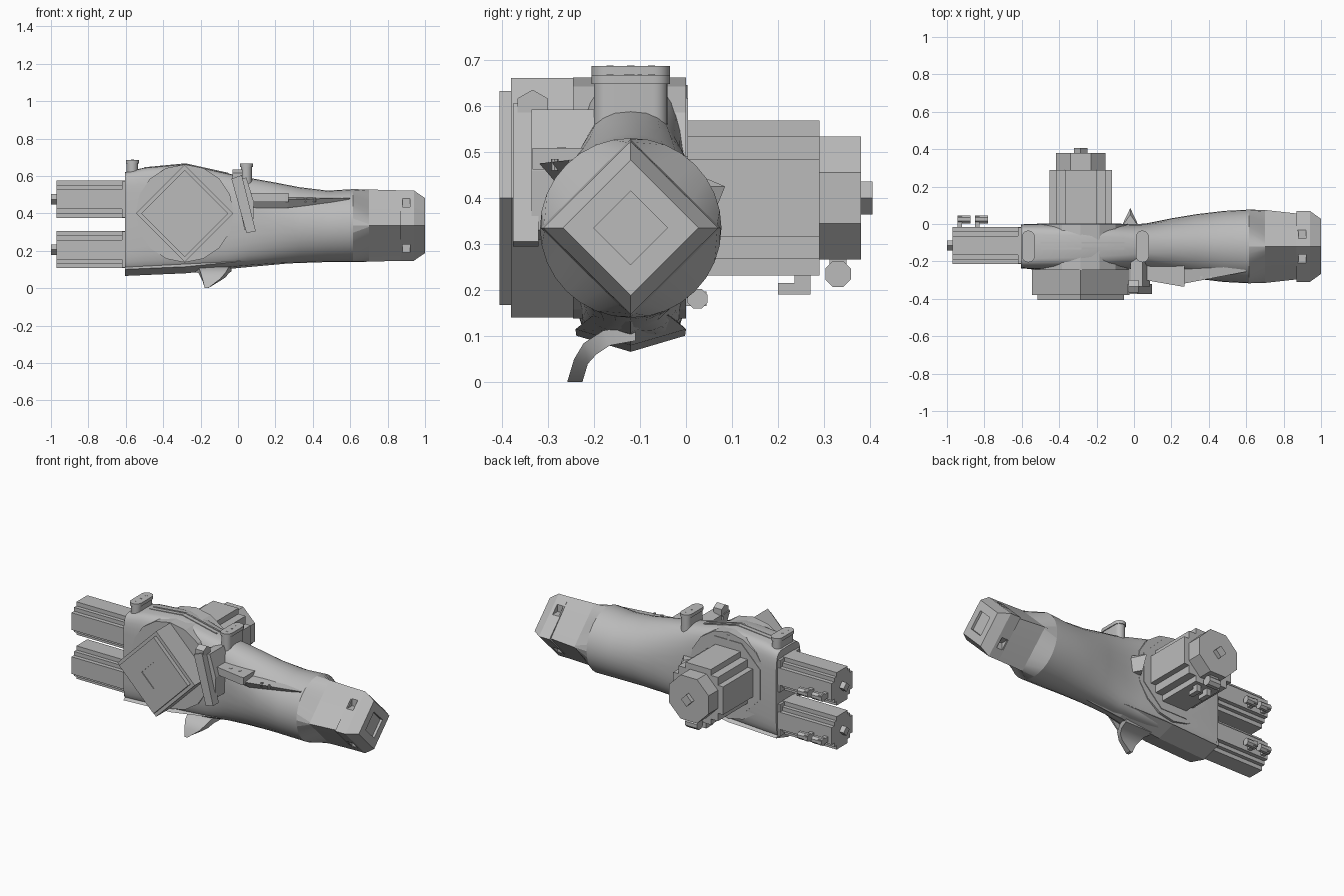
import bpy, bmesh, math
from mathutils import Vector

old = bpy.data.objects.get("Cube")
if old:
    bpy.data.objects.remove(old, do_unlink=True)

grey = bpy.data.materials.new("plain grey")
grey.use_nodes = True
grey.diffuse_color = (0.5, 0.5, 0.5, 1)
grey.node_tree.nodes["Principled BSDF"].inputs["Base Color"].default_value = (0.5, 0.5, 0.5, 1)


def loft(name, rings, smooth=25):
    """Skin a list of equal rings and cap both ends."""
    bm = bmesh.new()
    loops = [[bm.verts.new(p) for p in ring] for ring in rings]
    n = len(loops[0])
    for a, b in zip(loops, loops[1:]):
        for i in range(n):
            j = (i + 1) % n
            bm.faces.new((a[i], a[j], b[j], b[i]))
    bm.faces.new(loops[0])
    bm.faces.new(loops[-1])
    bmesh.ops.recalc_face_normals(bm, faces=bm.faces)
    mesh = bpy.data.meshes.new(name)
    bm.to_mesh(mesh)
    bm.free()
    mesh.materials.append(grey)
    ob = bpy.data.objects.new(name, mesh)
    bpy.context.collection.objects.link(ob)
    if smooth:
        bpy.ops.object.select_all(action='DESELECT')
        ob.select_set(True)
        bpy.context.view_layer.objects.active = ob
        bpy.ops.object.shade_smooth_by_angle(angle=math.radians(smooth))
    return ob


def place(axis, u, v, w):
    return Vector({'x': (w, u, v), 'y': (u, w, v), 'z': (u, v, w)}[axis])


def prism(name, pts, axis, lo, hi, smooth=0):
    return loft(name, [[place(axis, u, v, w) for u, v in pts] for w in (lo, hi)], smooth)


def box(name, x0, x1, y0, y1, z0, z1):
    return prism(name, [(x0, y0), (x1, y0), (x1, y1), (x0, y1)], 'z', z0, z1)


def polygon(cu, cv, r, n, turn=0.0):
    return [(cu + r * math.cos(turn + math.tau * i / n),
             cv + r * math.sin(turn + math.tau * i / n)) for i in range(n)]


def stepped(cu, cv, h, depth, width):
    """Square motor outline whose corners step in, leaving a raised band per side."""
    k, m = h - depth, h - width
    pts = []
    for i in range(4):
        for u, v in ((h, -m), (h, m), (k, m), (k, k), (m, k)):
            for _ in range(i):
                u, v = -v, u
            pts.append((cu + u, cv + v))
    return pts


def section(x, hw, z0, z1, power, n=32, yc=-0.12):
    """Superellipse ring: power 1 is a diamond, 2 a circle, more is boxy."""
    def bend(t):
        return math.copysign(abs(t) ** (2 / power), t)
    ring = []
    for i in range(n):
        a = math.tau * i / n
        ring.append(Vector((x, yc + hw * bend(math.cos(a)),
                            (z0 + z1) / 2 + (z1 - z0) / 2 * bend(math.sin(a)))))
    return ring


# Main arm housing
loft("arm_housing", [section(*s) for s in (
    (-0.605, .118, .09, .62, 6), (-0.5, .122, .09, .645, 5), (-0.28, .122, .098, .665, 4.5),
    (-0.06, .118, .11, .615, 3.5), (0.06, .122, .12, .59, 2.6), (0.2, .15, .13, .565, 2.2),
    (0.33, .172, .135, .54, 2), (0.48, .19, .14, .522, 2), (0.615, .197, .14, .53, 2))], 30)

# Shallow keel under the housing
loft("keel", [[Vector((x, -.12 - w, z + .035)), Vector((x, -.12, z)), Vector((x, -.12 + w, z + .035)),
               Vector((x, -.12, z + .12))]
              for x, z, w in ((-.605, .066, .118), (-.28, .08, .12), (0, .108, .085), (.25, .131, .03))], 0)

# Wrist: round end turning into a diamond
Z = 0.335


def ring(x, hw, hz, power=1):
    return section(x, hw, Z - hz, Z + hz, power)


loft("wrist", [ring(.615, .197, .195, 2), ring(.7, .195, .193), ring(.88, .175, .188)], 20)
cap = loft("wrist_cap", [ring(.87, .19, .188), ring(.94, .19, .188), ring(1.0, .147, .147),
                         ring(1.0, .08, .08), ring(.985, .08, .08)], 20)

# Blind pocket in each slanted face of the cap
for i in range(4):
    sy, sz = (-1, 1)[i % 2], (-1, 1)[i // 2]
    ys = sorted((-.12 + sy * .04, -.12 + sy * .15))
    zs = sorted((Z + sz * .10, Z + sz * .145))
    cutter = box("pocket_cutter", .875, .92, *ys, *zs)
    cutter.hide_render = True
    cutter.hide_viewport = True
    cut = cap.modifiers.new("pocket", 'BOOLEAN')
    cut.operation = 'DIFFERENCE'
    cut.object = cutter

# Front diamond gearbox with a stepped cover, on a round flange through the housing
GX, GZ = -0.285, 0.40


def diamond(r, y):
    return [Vector((u, y, v)) for u, v in polygon(GX, GZ, r, 4)]


prism("gearbox_flange", polygon(GX, GZ, .262, 16), 'y', -.245, 0)
loft("gearbox", [diamond(.26, -.2), diamond(.26, -.38)], 0)
loft("gearbox_cover", [diamond(.232, -.37), diamond(.232, -.405),
                       diamond(.08, -.405), diamond(.08, -.4)], 0)

# Two drive motors on the rear end
for level, zc in (("upper", .475), ("lower", .207)):
    prism(level + "_motor", stepped(-.115, zc, .1, .025, .048), 'x', -.97, -.6)
    prism(level + "_motor_shaft", polygon(-.115, zc, .028, 4), 'x', -1.0, -.96)
    prism(level + "_motor_rim", polygon(-.115, zc, .137, 4, math.pi / 4), 'x', -.62, -.6)
    for i, x in enumerate((-.945, -.85)):
        box(f"{level}_plug_stem_{i}", x, x + .025, -.03, .045, zc - .042, zc - .01)
        prism(f"{level}_plug_head_{i}", polygon(.025, zc - .026, .023, 8, math.pi / 8), 'x', x, x + .07)

# Large motor on the back, over a plate with cut corners
prism("motor_mount", polygon(GX, GZ, .235, 8, math.pi / 8), 'y', -.03, .004)
prism("back_motor", stepped(GX, GZ, .168, .035, .083), 'y', -.01, .29)
prism("back_motor_cap", polygon(GX, GZ, .144, 8, math.pi / 8), 'y', .28, .38)
prism("back_motor_shaft", polygon(GX, GZ, .036, 4), 'y', .37, .405)
for i, x in enumerate((GX - .04, GX + .03)):
    box(f"back_plug_{i}", x, x + .03, .2, .27, .19, .215)
    box(f"back_plug_stem_{i}", x, x + .03, .235, .27, .2, .25)
prism("cable_gland", polygon(.33, .235, .03, 8, math.pi / 8), 'x', GX - .04, GX + .04)
box("cable_gland_neck", GX - .03, GX + .03, .312, .348, .235, .3)


# Oval posts on top, each with screw heads
def oval(cx, cy, r, half, n=10):
    pts = []
    for end, start in ((1, 0), (-1, math.pi)):
        for i in range(n + 1):
            a = start + math.pi * i / n
            pts.append((cx + r * math.cos(a), cy + end * half + r * math.sin(a)))
    return pts


for label, x, top in (("rear", -.565, .687), ("middle", .045, .667)):
    prism(label + "_post", oval(x, -.12, .03, .05), 'z', .5, top - .018, 30)
    prism(label + "_post_lid", oval(x, -.12, .035, .05), 'z', top - .02, top, 30)
    for i in (-1, 0, 1):
        prism(f"{label}_post_screw_{i + 1}", polygon(x, -.12 + i * .045, .008, 8), 'z', top - .005, top + .001)

# Rails and boss along the top
for i, y in enumerate((-.13, -.1)):
    prism(f"top_rail_{i}", [(-.5, .62), (-.5, .647), (-.28, .668), (-.05, .617), (-.05, .59)],
          'y', y - .005, y + .005)
prism("top_boss", polygon(GX, -.03, .033, 12), 'z', .55, .645, 30)

# Side lever, bracket and knob
prism("lever", [(-.035, .585), (.02, .605), (.095, .305), (.045, .295)], 'y', -.375, -.32)
prism("lever_bracket", [(-.02, .575), (.045, .592), (.085, .46), (.08, .33), (.035, .31)], 'y', -.335, -.12)
prism("lever_knob", polygon(-.333, .597, .038, 6, math.pi / 6), 'x', -.03, .025)

# Tapered side block with bolts
prism("side_block", [(.06, -.12), (.06, -.3), (.25, -.333), (.27, -.333), (.27, -.12)], 'z', .462, .508)
loft("side_rib", [[Vector((.07, -.2, .5)), Vector((.07, -.29, .5)), Vector((.07, -.24, .43))],
                  [Vector((.27, -.2, .49)), Vector((.27, -.318, .475)), Vector((.27, -.28, .43))],
                  [Vector((.6, -.2, .487)), Vector((.6, -.255, .482)), Vector((.6, -.25, .47))]], 0)
for i, x in enumerate((.14, .2)):
    prism(f"side_bolt_{i}", polygon(x, -.27, .01, 8), 'z', .5, .51)
for i, x in enumerate((.36, .41)):
    prism(f"arm_bolt_{i}", polygon(x, -.285, .008, 8), 'z', .46, .485)

# Small fin on the back
loft("back_fin", [[Vector((-.07, -.02, .44)), Vector((-.02, .05, .44)), Vector((.03, -.02, .44))],
                  [Vector((-.07, -.02, .425)), Vector((-.02, .085, .425)), Vector((.03, -.02, .425))],
                  [Vector((-.06, -.02, .34)), Vector((-.02, .05, .34)), Vector((.02, -.02, .34))]], 0)

# Curved hook below: outer y, outer z, inner y, inner z, x range
hook = ((-.11, .125, -.11, .09, -.235, -.035), (-.18, .112, -.165, .08, -.21, -.05),
        (-.222, .085, -.195, .06, -.20, -.065), (-.243, .05, -.213, .04, -.19, -.095),
        (-.258, .0, -.225, .0, -.178, -.16))
loft("hook", [[Vector((a, oy, oz)), Vector((b, oy, oz)), Vector((b, iy, iz)), Vector((a, iy, iz))]
              for oy, oz, iy, iz, a, b in hook], 30)
